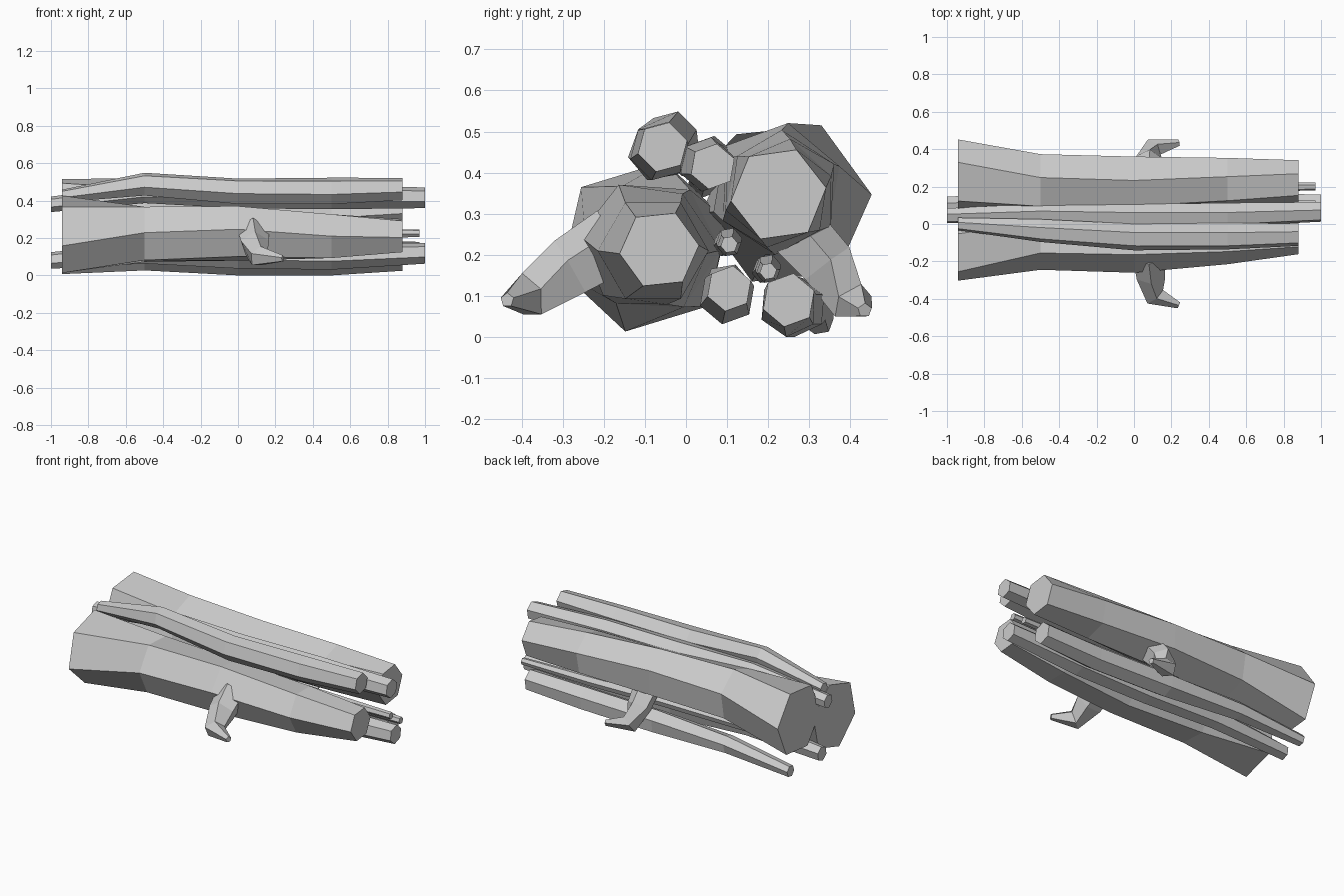
import bpy, math
from mathutils import Vector


def loft(name, rings, sides=6):
    """Flat-shaded tube through rings of (centre, direction, radius, phase in degrees)."""
    verts, faces = [], []
    for centre, direction, r, phase in rings:
        d = Vector(direction).normalized()
        u = Vector((0, 0, 1)).cross(d).normalized()
        v = d.cross(u)
        for k in range(sides):
            a = math.radians(phase) + math.tau * k / sides
            verts.append(Vector(centre) + r * (math.cos(a) * u + math.sin(a) * v))
    for i in range(len(rings) - 1):
        for k in range(sides):
            a, b = i * sides + k, i * sides + (k + 1) % sides
            faces.append((a, b, b + sides, a + sides))
    faces.append(tuple(reversed(range(sides))))
    faces.append(tuple(range(len(verts) - sides, len(verts))))
    mesh = bpy.data.meshes.new(name)
    mesh.from_pydata(verts, [], faces)
    obj = bpy.data.objects.new(name, mesh)
    bpy.context.collection.objects.link(obj)
    return obj


def wood(name, sections):
    """Length of wood along x; sections are (x, y, z, radius, phase)."""
    loft(name, [((x, y, z), (1, 0, 0), r, p) for x, y, z, r, p in sections])


# Two thick logs, flared at the left end
wood("front_log", [(-.94, -.10, .22, .212, 17), (-.5, -.08, .22, .165, -3),
                   (0, -.105, .225, .157, -8), (.5, -.08, .21, .135, 0),
                   (.88, -.065, .213, .097, 6)])
wood("rear_log", [(-.94, .245, .325, .208, 6), (-.5, .22, .36, .163, 20),
                  (0, .225, .352, .152, 27), (.5, .225, .35, .135, 18),
                  (.88, .225, .347, .117, 8)])

# Sticks resting on top
wood("upper_front_stick", [(-.94, .0, .425, .035, 15), (-.5, -.035, .488, .063, 15),
                           (0, -.07, .45, .072, 10), (.5, -.065, .452, .073, 15),
                           (.88, -.057, .462, .062, 15)])
wood("upper_rear_stick", [(-1, .045, .38, .042, 20), (-.5, .06, .438, .052, 20),
                          (0, .045, .42, .063, 15), (.5, .05, .42, .067, 20),
                          (1, .065, .415, .056, 20)])

# Sticks underneath
wood("lower_front_stick", [(-1, .105, .08, .045, 20), (-.5, .10, .12, .06, 10),
                           (0, .10, .10, .065, 15), (.5, .10, .10, .07, 20),
                           (1, .105, .118, .056, 20)])
wood("lower_rear_stick", [(-.94, .325, .04, .035, 10), (-.5, .30, .08, .055, 15),
                          (0, .27, .073, .073, 25), (.5, .25, .073, .073, 25),
                          (.88, .25, .09, .066, 20)])

# Thin twigs between the logs
for name, y, z, end in (("front_twig", .105, .225, .97), ("rear_twig", .2, .16, .97)):
    wood(name, [(-.9, y, z, .02, 10), (-.5, y - .01, z, .03, 10), (0, y, z + .01, .032, 10),
                (.5, y, z, .03, 10), (end, y, z, .021, 10)])

# Broken branch stubs, bending towards +x
loft("front_branch", [((.08, -.17, .23), (0, -.85, -.5), .09, 90),
                      ((.09, -.28, .165), (.05, -.85, -.5), .08, 90),
                      ((.11, -.385, .10), (.6, -.7, -.3), .058, 90),
                      ((.24, -.435, .09), (.9, -.4, 0), .018, 90)], 5)
loft("rear_branch", [((.08, .25, .27), (0, .6, -.8), .08, 90),
                     ((.08, .34, .175), (.05, .6, -.8), .072, 90),
                     ((.10, .405, .085), (.6, .5, -.6), .055, 90),
                     ((.24, .435, .065), (.9, .2, -.2), .018, 90)], 5)
